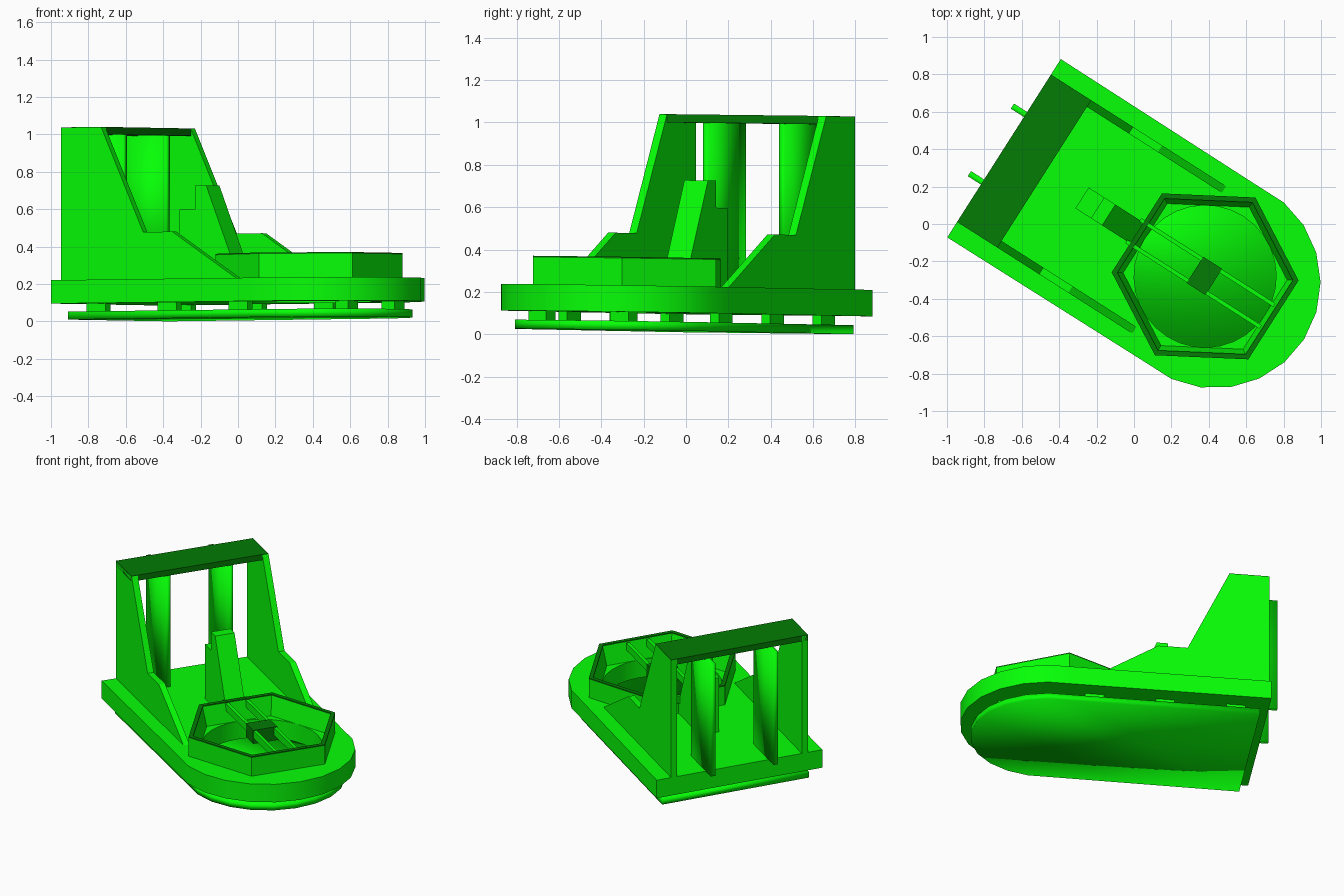
import bpy, bmesh, math
from mathutils import Matrix

if "Cube" in bpy.data.objects:
    bpy.data.objects.remove(bpy.data.objects["Cube"])

# Parts are built in craft axes: u = forward from the stern, v = to the left, z = up
YAW = math.radians(-32.5)
LEVEL = Matrix(((1, 0, 0, 0), (0, 1, 0, 0), (0.004, -0.014, 1, 0), (0, 0, 0, 1)))
PLACE = LEVEL @ Matrix.Translation((-0.695, 0.405, 0)) @ Matrix.Rotation(YAW, 4, 'Z')
NOSE_U = 1.337   # centre of the rounded bow
FAN_U = 1.275    # centre of the lift fan opening


def paint(name, rgb):
    mat = bpy.data.materials.new(name)
    mat.diffuse_color = (*rgb, 1)
    mat.use_nodes = True
    mat.node_tree.nodes["Principled BSDF"].inputs["Base Color"].default_value = mat.diffuse_color
    return mat


GREEN = paint("bright_green", (0.002, 1.0, 0.002))
DARK = paint("dark_green", (0.001, 0.2, 0.001))


def finish(name, mesh, mat=GREEN, smooth=None):
    """Place a part; smooth is the angle in degrees below which edges are soft."""
    mesh.transform(PLACE)
    mesh.materials.clear()
    mesh.materials.append(mat)
    obj = bpy.data.objects.new(name, mesh)
    bpy.context.collection.objects.link(obj)
    if smooth:
        mesh.shade_smooth()
        mesh.set_sharp_from_angle(angle=math.radians(smooth))
    return obj


def from_bmesh(name, bm, **kw):
    bmesh.ops.recalc_face_normals(bm, faces=bm.faces)
    mesh = bpy.data.meshes.new(name)
    bm.to_mesh(mesh)
    bm.free()
    return finish(name, mesh, **kw)


def box(name, u, v, z, **kw):
    bm = bmesh.new()
    size = [b - a for a, b in (u, v, z)]
    mid = [(a + b) / 2 for a, b in (u, v, z)]
    bmesh.ops.create_cube(bm, size=1, matrix=Matrix.Translation(mid) @ Matrix.Diagonal((*size, 1)))
    return from_bmesh(name, bm, **kw)


def side_profile(name, pts, v0, v1, **kw):
    """Prism from a (u, z) side outline, running across the craft from v0 to v1."""
    bm = bmesh.new()
    face = bm.faces.new([bm.verts.new((u, v0, z)) for u, z in pts])
    ext = bmesh.ops.extrude_face_region(bm, geom=[face], use_keep_orig=True)["geom"]
    bmesh.ops.translate(bm, vec=(0, v1 - v0, 0),
                        verts=[g for g in ext if isinstance(g, bmesh.types.BMVert)])
    return from_bmesh(name, bm, **kw)


def plate(name, loops, z0, z1, **kw):
    """Flat plate from plan outlines; a second outline becomes a hole."""
    curve = bpy.data.curves.new(name, 'CURVE')
    curve.dimensions, curve.fill_mode = '2D', 'BOTH'
    curve.extrude = (z1 - z0) / 2
    for loop in loops:
        spline = curve.splines.new('POLY')
        spline.points.add(len(loop) - 1)
        for p, (u, v) in zip(spline.points, loop):
            p.co = (u, v, 0, 1)
        spline.use_cyclic_u = True
    temp = bpy.data.objects.new("outline", curve)
    bpy.context.collection.objects.link(temp)
    bpy.context.view_layer.update()
    mesh = bpy.data.meshes.new_from_object(
        temp.evaluated_get(bpy.context.evaluated_depsgraph_get()))
    bpy.data.objects.remove(temp)
    mesh.transform(Matrix.Translation((0, 0, (z0 + z1) / 2)))
    bm = bmesh.new()
    bm.from_mesh(mesh)
    bmesh.ops.remove_doubles(bm, verts=bm.verts, dist=1e-4)
    return from_bmesh(name, bm, **kw)


def circle(cu, r, n, start=0.0):
    return [(cu + r * math.cos(start + 2 * math.pi * i / n),
             r * math.sin(start + 2 * math.pi * i / n)) for i in range(n)]


def deck_outline(stern, r):
    bow = [(NOSE_U + r * math.cos(a), r * math.sin(a))
           for a in (i * math.pi / 11 for i in range(-6, 7))]
    return [(stern, -r)] + bow + [(stern, r)]


# Hull deck with the lift fan opening, and the plate under it
plate("hull_deck", [deck_outline(0, 0.565), circle(FAN_U, 0.38, 32)], 0.098, 0.223, smooth=35)
plate("bottom_plate", [deck_outline(0.065, 0.5)], 0.0125, 0.055, smooth=180)

# Spacers between the hull and the bottom plate
for i, u in enumerate((0.15, 0.6, 1.05)):
    for side in (-1, 1):
        box(f"spacer_{i}_{side}", (u, u + 0.12), sorted((side * 0.40, side * 0.45)), (0.05, 0.1))
for side in (-1, 1):
    box(f"bow_spacer_{side}", (1.62, 1.70), sorted((side * 0.18, side * 0.28)), (0.05, 0.1))


# Six-sided fan shroud: bright outer wall, dark rim and sloping inner wall
def shroud(name, steps, **kw):
    bm = bmesh.new()
    rings = [[bm.verts.new((u, v, z)) for u, v in circle(FAN_U, r, 6, math.pi / 6)]
             for r, z in steps]
    for a, b in zip(rings, rings[1:] + rings[:1]):
        for i in range(6):
            j = (i + 1) % 6
            bm.faces.new((a[i], a[j], b[j], b[i]))
    return from_bmesh(name, bm, **kw)


shroud("fan_shroud", [(0.5, 0.22), (0.5, 0.35), (0.472, 0.35), (0.438, 0.22)])
shroud("shroud_rim", [(0.5, 0.35), (0.5, 0.358), (0.469, 0.358), (0.469, 0.35)], mat=DARK)

# Rails across the opening and the fan motor between them
for side in (-1, 1):
    box(f"fan_rail_{side}", (0.82, 1.67), sorted((side * 0.058, side * 0.08)), (0.30, 0.35))
box("fan_motor", (1.21, 1.33), (-0.083, 0.083), (0.26, 0.354), mat=DARK)

# Stepped centre pylon
side_profile("centre_pylon", [(0.494, 0.22), (0.494, 0.6), (0.593, 0.6), (0.593, 0.728),
                              (0.664, 0.728), (0.82, 0.35), (0.875, 0.22)], -0.066, 0.066)

# Side fins and rudders
FIN = [(0, 0.22), (0, 1.038), (0.255, 1.038), (0.52, 0.476), (0.705, 0.476), (1.115, 0.22)]
for side in (-1, 1):
    side_profile(f"side_fin_{side}", FIN, side * 0.425, side * 0.467)
    box(f"rudder_{side}", (-0.083, 0.245), sorted((side * 0.198, side * 0.23)), (0.222, 1.005),
        smooth=180)

# Dark top bar joining the fins
box("top_bar", (0, 0.255), (-0.467, 0.467), (1.002, 1.041), mat=DARK)
